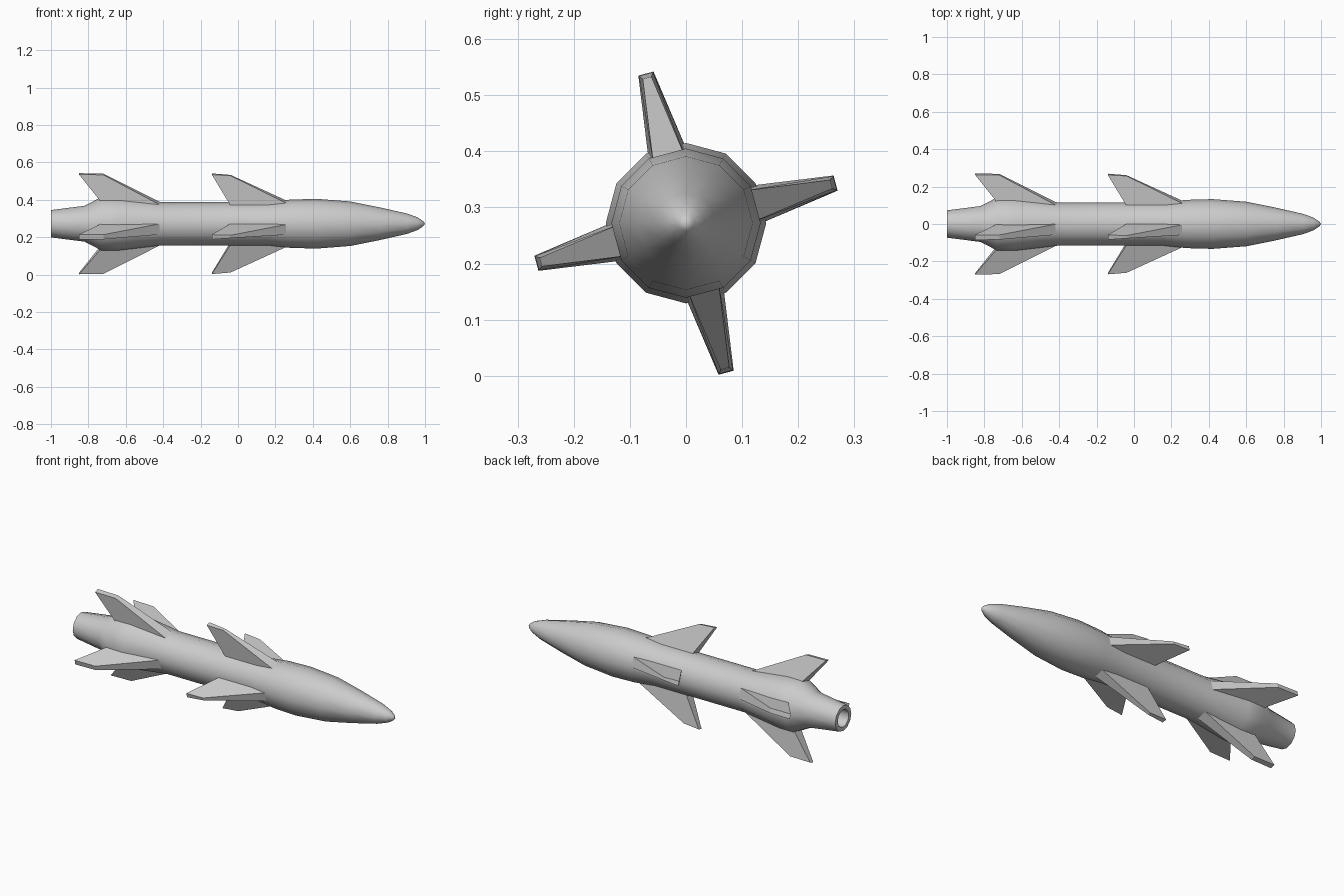
import bpy, bmesh, math
from mathutils import Matrix, Vector

if "Cube" in bpy.data.objects:
    bpy.data.objects.remove(bpy.data.objects["Cube"])

AXIS_Z = 0.272
SIDES = 12


def finish(name, bm, smooth_angle):
    bmesh.ops.recalc_face_normals(bm, faces=bm.faces)
    mesh = bpy.data.meshes.new(name)
    bm.to_mesh(mesh)
    bm.free()
    obj = bpy.data.objects.new(name, mesh)
    bpy.context.collection.objects.link(obj)
    obj.location.z = AXIS_Z
    bpy.ops.object.select_all(action='DESELECT')
    obj.select_set(True)
    bpy.context.view_layer.objects.active = obj
    bpy.ops.object.shade_smooth_by_angle(angle=math.radians(smooth_angle))
    return obj


def lathe(name, profile):
    """Spin (x, radius) points around the x axis; radius 0 makes a pole."""
    bm = bmesh.new()
    rings = []
    for x, r in profile:
        if r == 0:
            rings.append([bm.verts.new((x, 0, 0))] * SIDES)
        else:
            rings.append([bm.verts.new((x, r * math.cos(i * math.tau / SIDES),
                                        r * math.sin(i * math.tau / SIDES)))
                          for i in range(SIDES)])
    for a, b in zip(rings, rings[1:]):
        for i in range(SIDES):
            j = (i + 1) % SIDES
            quad = list(dict.fromkeys((a[i], a[j], b[j], b[i])))
            bm.faces.new(quad)
    return finish(name, bm, 40)


def fin(name, angle, root, tip):
    """Loft a fin from root to tip; each end is (front, back) of (x, radius, width)."""
    bm = bmesh.new()
    loops = []
    for front, back in (root, tip):
        (xf, rf, wf), (xb, rb, wb) = front, back
        loops.append([bm.verts.new(p) for p in (
            (xf, rf, -wf / 2), (xf, rf, wf / 2),
            (xb, rb, wb / 2), (xb, rb, -wb / 2))])
    a, b = loops
    bm.faces.new(a)
    bm.faces.new(b)
    for i in range(4):
        j = (i + 1) % 4
        bm.faces.new((a[i], a[j], b[j], b[i]))
    bmesh.ops.rotate(bm, verts=bm.verts, cent=Vector(),
                     matrix=Matrix.Rotation(angle, 3, 'X'))
    return finish(name, bm, 20)


# Body: recessed exhaust, nozzle, tail flare, tube and rounded nose
lathe("missile_body", [
    (-0.90, 0), (-0.90, 0.045), (-1.0, 0.05), (-1.0, 0.073),
    (-0.82, 0.096), (-0.73, 0.143), (-0.64, 0.143), (-0.41, 0.116),
    (0.16, 0.116), (0.28, 0.129), (0.42, 0.133), (0.60, 0.119),
    (0.76, 0.087), (0.905, 0.054), (0.96, 0.034), (0.99, 0.014), (1.0, 0)])

# Two sets of four swept fins, each sitting on a flat of the body
for k in range(4):
    angle = math.radians(15 + 90 * k)
    fin(f"front_fin_{k + 1}", angle,
        ((0.285, 0.108, 0.060), (-0.04, 0.108, 0.060)),
        ((-0.04, 0.268, 0.016), (-0.14, 0.275, 0.026)))
    fin(f"tail_fin_{k + 1}", angle,
        ((-0.41, 0.108, 0.060), (-0.725, 0.120, 0.072)),
        ((-0.72, 0.274, 0.026), (-0.85, 0.276, 0.028)))
